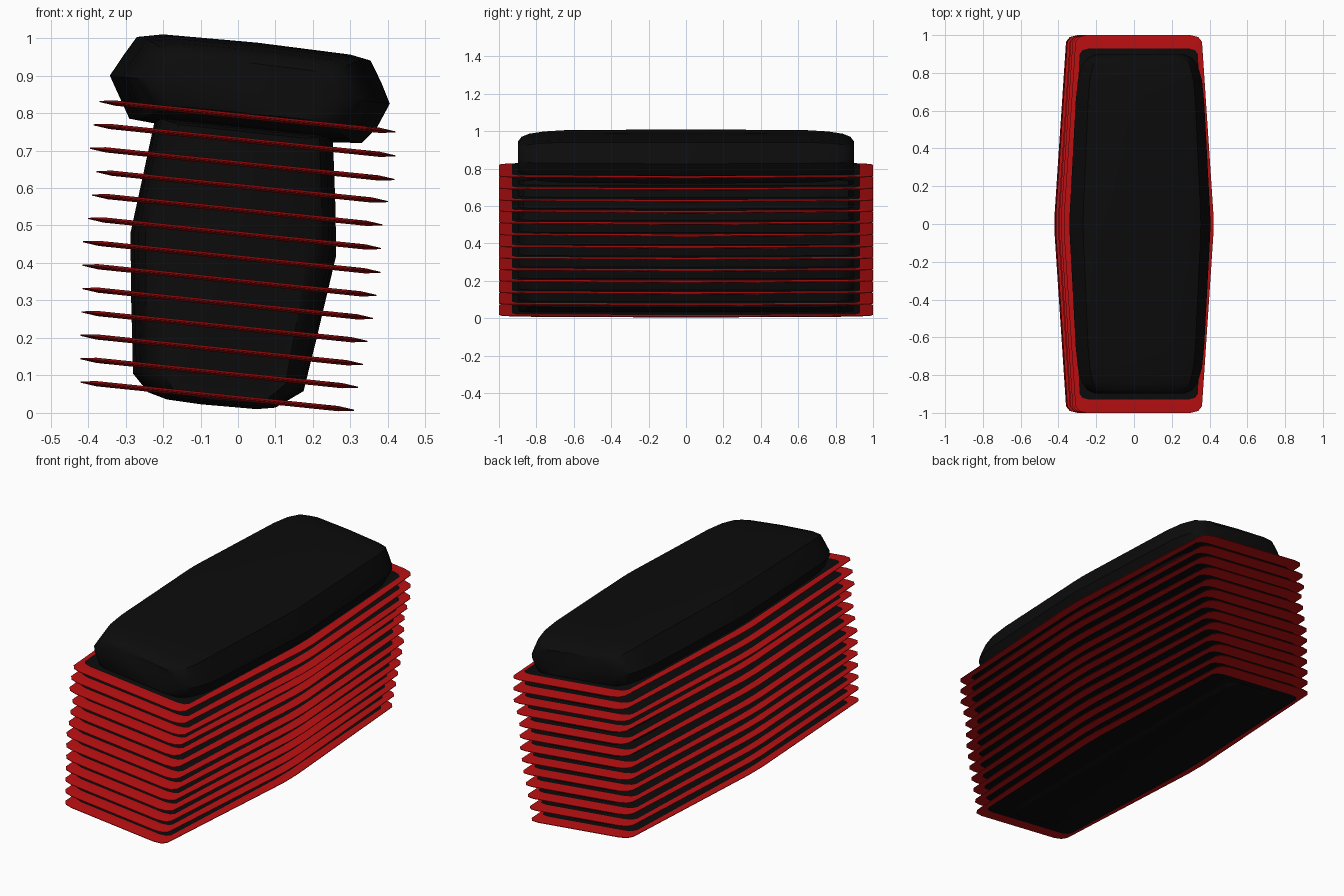
import bpy, bmesh, math

if "Cube" in bpy.data.objects:
    bpy.data.objects.remove(bpy.data.objects["Cube"])

def material(name, rgb):
    m = bpy.data.materials.new(name)
    m.diffuse_color = (*rgb, 1)
    m.use_nodes = True
    m.node_tree.nodes["Principled BSDF"].inputs["Base Color"].default_value = m.diffuse_color
    return m

BLACK = material("black", (0.0035, 0.0035, 0.0035))
RED = material("deep red", (0.5, 0.005, 0.006))
SLOPE = -0.103


def finish(bm, name, mats, angle):
    bmesh.ops.recalc_face_normals(bm, faces=bm.faces)
    me = bpy.data.meshes.new(name)
    bm.to_mesh(me)
    bm.free()
    ob = bpy.data.objects.new(name, me)
    bpy.context.collection.objects.link(ob)
    for m in mats:
        me.materials.append(m)
    bpy.ops.object.select_all(action='DESELECT')
    ob.select_set(True)
    bpy.context.view_layer.objects.active = ob
    bpy.ops.object.shade_smooth_by_angle(angle=math.radians(angle))
    return ob


def bridge(bm, a, b, mat=0):
    n = len(a)
    for i in range(n):
        f = bm.faces.new((a[i], a[(i + 1) % n], b[(i + 1) % n], b[i]))
        f.material_index = mat


def loft(name, profile, centre, stations):
    """Sweep an x-z profile along y; each station is (y, x scale, z scale), mirrored in y."""
    cx, cz = centre
    bm = bmesh.new()
    full = [(-y, sx, sz) for y, sx, sz in reversed(stations) if y > 0] + stations
    rings = [[bm.verts.new((cx + (x - cx) * sx, y,
                            cz + SLOPE * (x - cx) * sx + (z - cz - SLOPE * (x - cx)) * sz))
              for x, z in profile] for y, sx, sz in full]
    for a, b in zip(rings, rings[1:]):
        bridge(bm, a, b)
    bm.faces.new(rings[0])
    bm.faces.new(rings[-1])
    return finish(bm, name, [BLACK], 35)


def outline(w, wy, e, corner):
    """Hexagonal plan with rounded ends: widest at y = 0."""
    q = [(w, wy)] + [(e - dx, y) for dx, y in corner]
    right = [(x, -y) for x, y in reversed(q)] + q
    return right + [(-x, -y) for x, y in right]


def fin(index, left, right, z_left):
    """Thin tilted plate: black faces with a sharp red rim."""
    cx, w = (left + right) / 2, (right - left) / 2
    e = w - 0.06
    outer = outline(w, 0.06, e, [(0, 0.965), (0.02, 0.99), (0.06, 1.0)])
    inner = outline(w - 0.042, 0.06, e - 0.022, [(0, 0.90), (0.015, 0.92), (0.05, 0.93)])
    cz = z_left + SLOPE * w
    bm = bmesh.new()

    def ring(pts, t):
        return [bm.verts.new((cx + x, y, cz + SLOPE * x + t)) for x, y in pts]
    top, edge_a = ring(inner, 0.007), ring(outer, 0.0015)
    edge_b, bottom = ring(outer, -0.0015), ring(inner, -0.007)
    for a, b in ((top, edge_a), (edge_a, edge_b), (edge_b, bottom)):
        bridge(bm, a, b, 1)
    bm.faces.new(top)
    bm.faces.new(bottom)
    finish(bm, f"fin_{index:02d}", [BLACK, RED], 10)


# core block between the fins
core = [(-0.22, 0.79), (-0.25, 0.65), (-0.287, 0.48), (-0.285, 0.30), (-0.28, 0.105),
        (-0.24, 0.055), (-0.19, 0.036), (-0.10, 0.023), (0.05, 0.010), (0.10, 0.014),
        (0.175, 0.058), (0.21, 0.20), (0.262, 0.42), (0.26, 0.55), (0.253, 0.74)]
loft("core_block", core, (0, 0.40),
     [(0, 1, 1), (0.70, 0.97, 1), (0.82, 0.93, 0.99), (0.87, 0.86, 0.98), (0.895, 0.72, 0.96)])

# rounded head block on top
head = [(-0.342, 0.90), (-0.305, 0.955), (-0.27, 1.003), (-0.20, 1.01), (0.05, 0.988), (0.30, 0.956),
        (0.354, 0.94), (0.383, 0.88), (0.405, 0.825), (0.37, 0.76), (0.33, 0.72), (0.25, 0.722),
        (-0.22, 0.772), (-0.29, 0.785)]
loft("head_block", head, (0.03, 0.865),
     [(0, 1, 1), (0.06, 0.995, 1), (0.65, 0.91, 0.98), (0.76, 0.88, 0.93), (0.84, 0.82, 0.84),
      (0.88, 0.74, 0.72), (0.897, 0.64, 0.55)])

# stack of fins: left and right tips, evenly spaced in height
TIPS = [(-0.37, 0.42), (-0.385, 0.42), (-0.395, 0.418), (-0.378, 0.40), (-0.39, 0.385),
        (-0.40, 0.382), (-0.413, 0.38), (-0.415, 0.37), (-0.415, 0.36), (-0.417, 0.345),
        (-0.42, 0.333), (-0.42, 0.32), (-0.42, 0.31)]
for i, (l, r) in enumerate(TIPS):
    fin(i + 1, l, r, 0.831 - 0.0624 * i)
